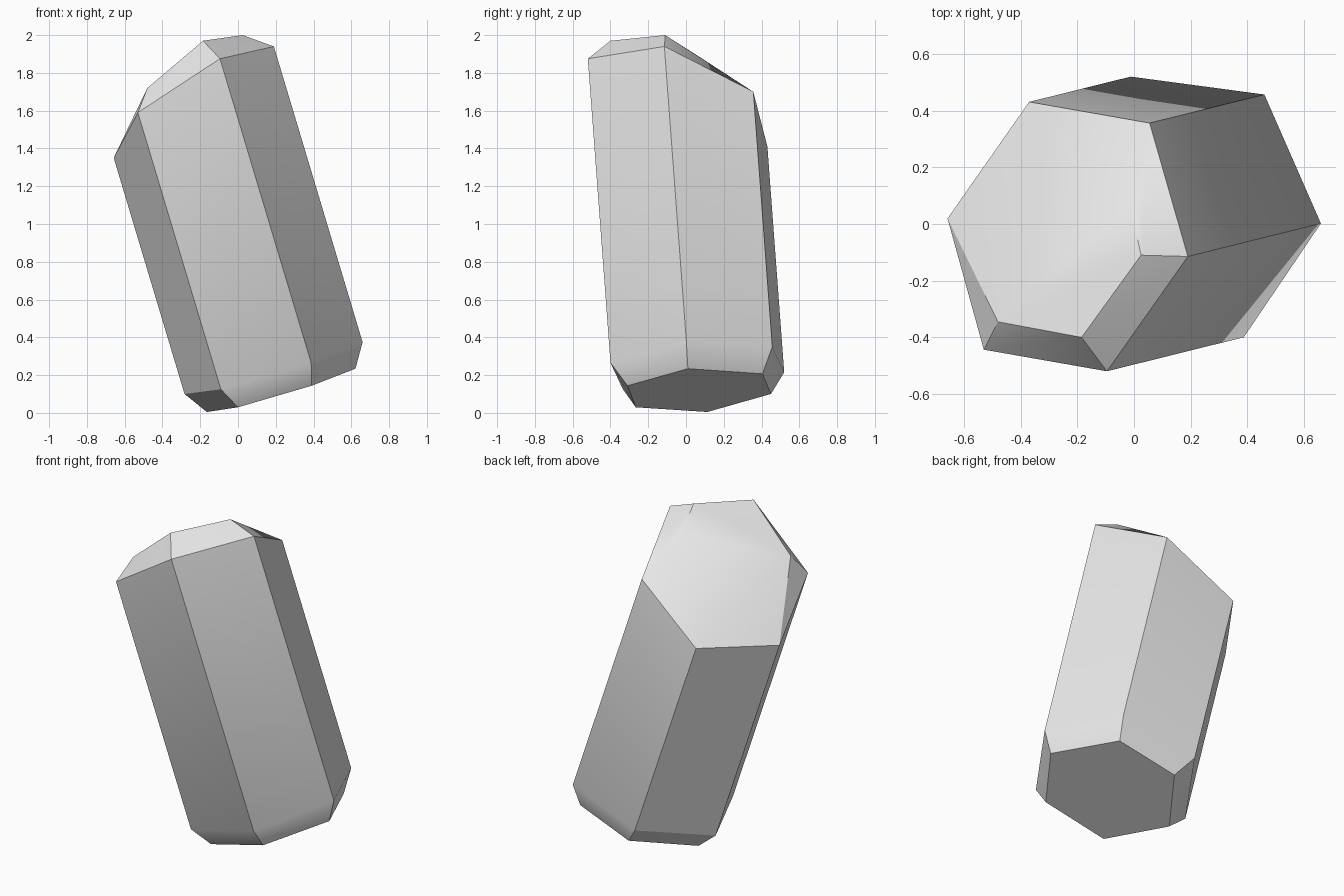
import bpy
import bmesh
import math
from mathutils import Vector

default_cube = bpy.data.objects.get("Cube")
if default_cube:
    bpy.data.objects.remove(default_cube, do_unlink=True)

# One plain grey for the whole stone
stone = bpy.data.materials.new("stone_grey")
stone.use_nodes = True
grey = (0.8, 0.8, 0.8, 1)
stone.diffuse_color = grey
stone.node_tree.nodes["Principled BSDF"].inputs["Base Color"].default_value = grey

# Leaning direction of the crystal, per unit of height
lean = Vector((-0.3, -0.0745, 1))

# Six long edges: ground position of each, then the heights where it starts and ends
long_edges = [
    (-0.253, 0.12, 0.10, 1.35),
    (-0.053, -0.325, 0.125, 1.59),
    (0.467, -0.38, 0.265, 1.875),
    (0.772, 0.03, 0.375, 1.94),
    (0.565, 0.483, 0.35, 1.70),
    (0.053, 0.536, 0.215, 1.41),
]

# Corners of the flat base, which lie in one sloping plane
base_corners = [(-0.165, 0.113), (0, -0.266), (0.39, -0.31),
                (0.622, 0.01), (0.445, 0.405), (0.08, 0.45)]

# Corners of the slanted crown
crown_corners = [(-0.48, -0.345, 1.72), (-0.185, -0.40, 1.97),
                 (0.025, -0.11, 2), (-0.012, 0.06, 1.892)]


def edge_point(x, y, height):
    """Point on a long edge at the given height."""
    return Vector((x, y, 0)) + lean * height


def base_point(x, y):
    """Point on the sloping base plane."""
    return Vector((x, y, 0.3 * x + 0.065 * y + 0.047))


points = [edge_point(x, y, h) for x, y, low, high in long_edges for h in (low, high)]
points += [base_point(x, y) for x, y in base_corners]
points += [Vector(corner) for corner in crown_corners]

# Wrap the corners into a faceted solid and merge flat triangles into facets
bm = bmesh.new()
for point in points:
    bm.verts.new(point)
hull = bmesh.ops.convex_hull(bm, input=bm.verts)
loose = [v for v in bm.verts if not v.link_faces]
bmesh.ops.delete(bm, geom=loose, context="VERTS")
bmesh.ops.dissolve_limit(bm, angle_limit=math.radians(2),
                         verts=bm.verts, edges=bm.edges)
bmesh.ops.recalc_face_normals(bm, faces=bm.faces)

mesh = bpy.data.meshes.new("crystal")
bm.to_mesh(mesh)
bm.free()
mesh.materials.append(stone)
crystal = bpy.data.objects.new("crystal", mesh)
bpy.context.collection.objects.link(crystal)

# Soft shading on shallow bends, crisp facet edges elsewhere
bpy.ops.object.select_all(action="DESELECT")
crystal.select_set(True)
bpy.context.view_layer.objects.active = crystal
bpy.ops.object.shade_smooth_by_angle(angle=math.radians(30))
